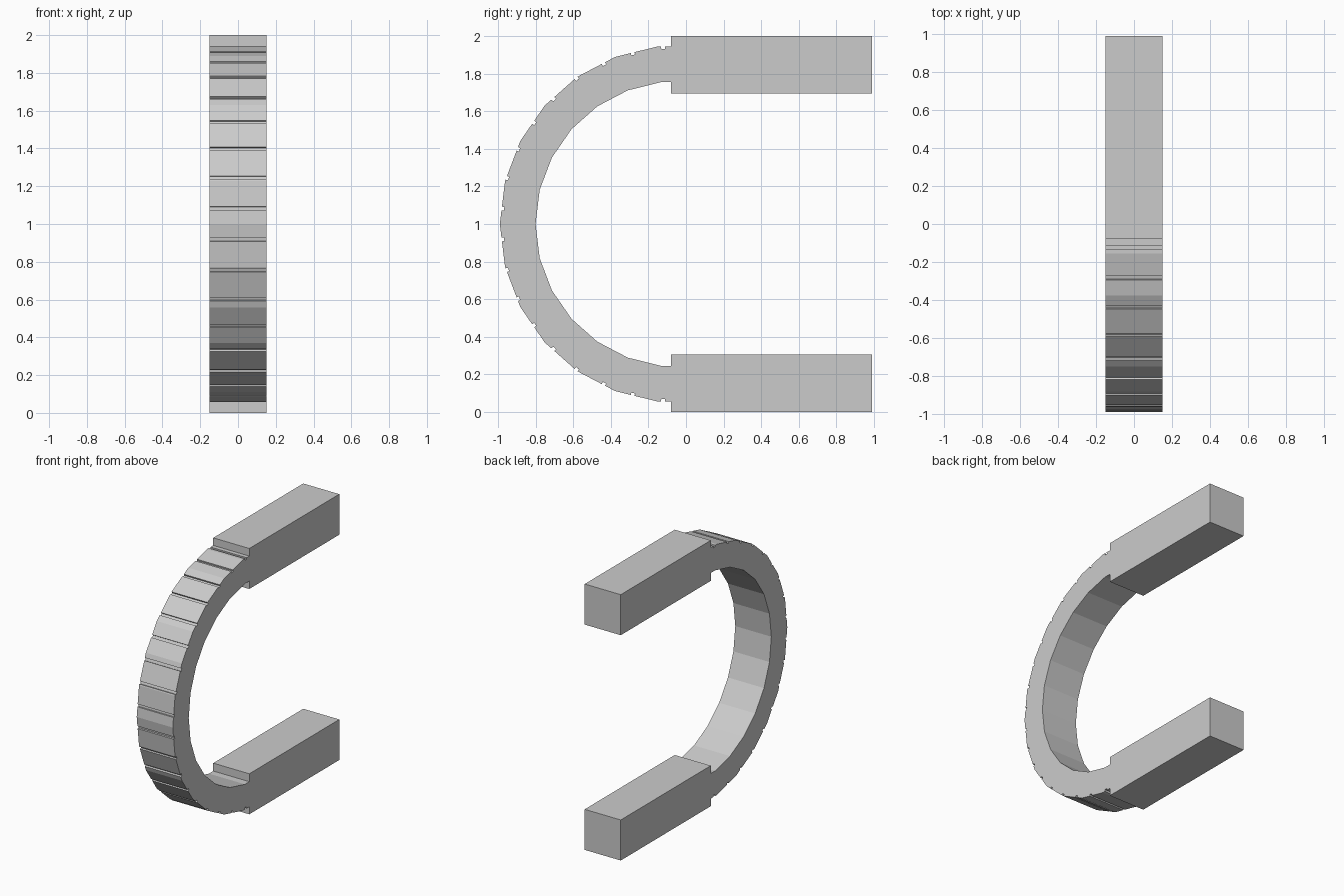
import bpy, bmesh
from math import sin, cos, radians, pi, sqrt

if "Cube" in bpy.data.objects:
    bpy.data.objects.remove(bpy.data.objects["Cube"])

HALF_W = 0.15             # half width along x
CY, CZ = -0.04, 1.0       # ring centre
R_OUT, R_IN = 0.95, 0.76
STEP = 2 * pi / 26        # facet angle of the ring
END_Y = -0.08             # where the ring meets the bars
GROOVE_HALF, GROOVE_DEPTH = radians(0.6), 0.013


def extrude_x(name, profile):
    """Solid from a (y, z) outline, extruded across the width."""
    bm = bmesh.new()
    face = bm.faces.new([bm.verts.new((-HALF_W, y, z)) for y, z in profile])
    ext = bmesh.ops.extrude_face_region(bm, geom=[face], use_keep_orig=True)
    verts = [v for v in ext["geom"] if isinstance(v, bmesh.types.BMVert)]
    bmesh.ops.translate(bm, verts=verts, vec=(2 * HALF_W, 0, 0))
    bmesh.ops.recalc_face_normals(bm, faces=bm.faces)
    mesh = bpy.data.meshes.new(name)
    bm.to_mesh(mesh)
    bm.free()
    obj = bpy.data.objects.new(name, mesh)
    bpy.context.collection.objects.link(obj)
    return obj


def on_ring(radius, a, inset=0.0):
    """Point on the faceted circle; a = 0 faces -y, positive goes up."""
    r = radius * cos(STEP / 2) / cos(a % STEP - STEP / 2) - inset
    return (CY - r * cos(a), CZ + r * sin(a))


# Ring outline: facet corners plus small grooves every 10 degrees
corners = [i * STEP for i in range(-6, 7)]
grooves = [radians(d) for d in range(-85, 90, 10)]
outer = [(a, 0.0) for a in corners
         if all(abs(a - g) > GROOVE_HALF * 1.2 for g in grooves)]
for g in grooves:
    lo, hi = g - GROOVE_HALF, g + GROOVE_HALF
    outer += [(lo, 0.0), (lo + 1e-5, GROOVE_DEPTH),
              (hi - 1e-5, GROOVE_DEPTH), (hi, 0.0)]
outer.sort()
flat_out, flat_in = R_OUT * cos(STEP / 2), R_IN * cos(STEP / 2)

profile = [(END_Y, CZ - flat_out)]
profile += [on_ring(R_OUT, a, inset) for a, inset in outer]
profile += [(END_Y, CZ + flat_out), (END_Y, CZ + flat_in)]
profile += [on_ring(R_IN, a) for a in reversed(corners)]
profile += [(END_Y, CZ - flat_in)]
extrude_x("grooved_half_ring", profile)

# Straight square bars at both ends
for name, z0, z1 in (("lower_bar", 0.0, 0.305), ("upper_bar", 1.695, 2.0)):
    extrude_x(name, [(END_Y, z0), (0.99, z0), (0.99, z1), (END_Y, z1)])
